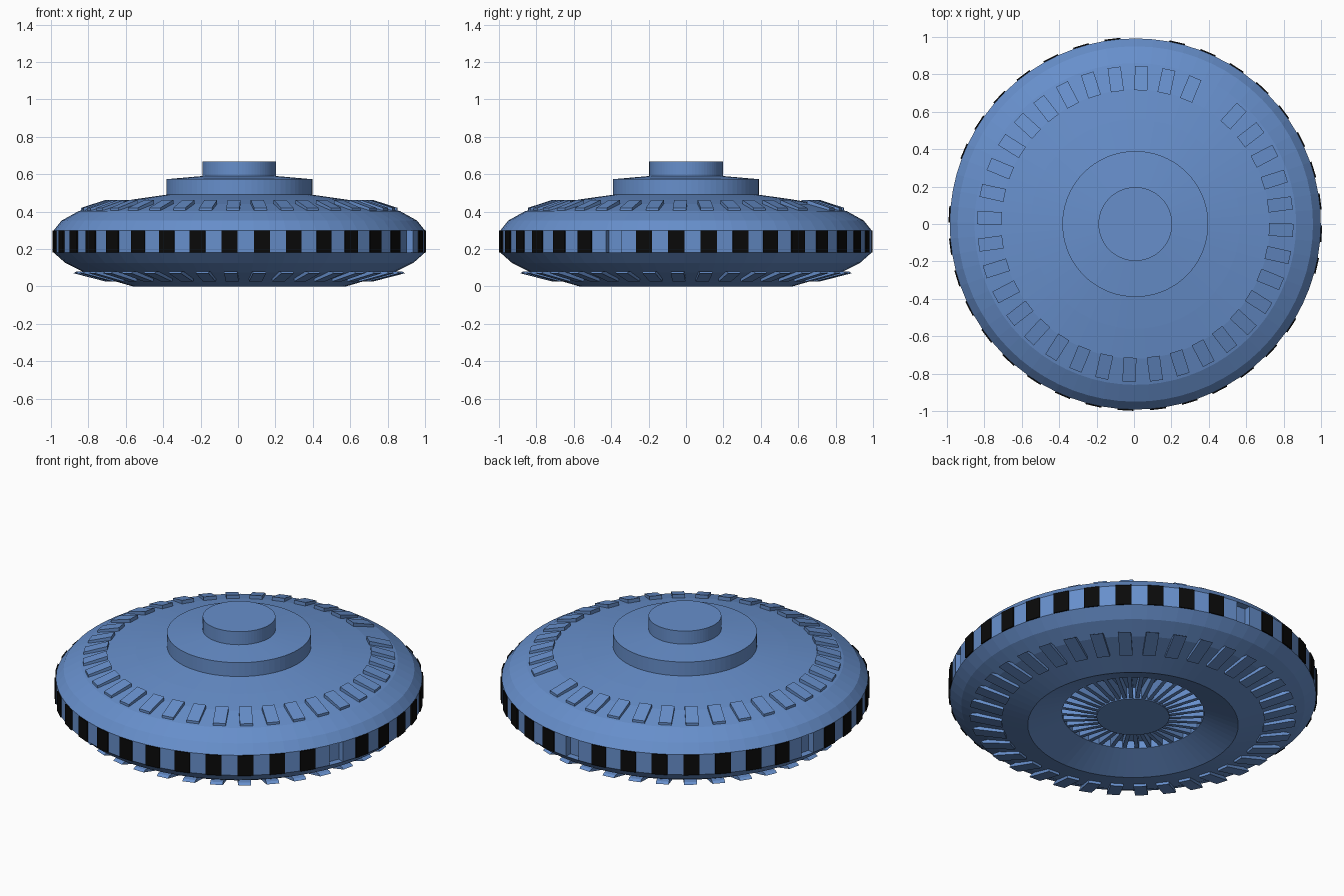
import bpy, bmesh, math
from mathutils import Vector

if "Cube" in bpy.data.objects:
    bpy.data.objects.remove(bpy.data.objects["Cube"])

CX = 0.007          # ring centre sits a touch right of the bounds
SEG = 72            # five degrees per side, one window per two sides
START = 4.5         # angle of the first hull edge, in degrees

def material(name, rgb):
    m = bpy.data.materials.new(name)
    m.diffuse_color = (*rgb, 1)
    m.use_nodes = True
    m.node_tree.nodes["Principled BSDF"].inputs["Base Color"].default_value = m.diffuse_color
    return m

BLUE = material("steel_blue", (0.135, 0.275, 0.60))
BLACK = material("window_black", (0.003, 0.003, 0.003))

def polar(r, deg, z):
    a = math.radians(deg)
    return Vector((CX + r * math.cos(a), r * math.sin(a), z))

def finish(bm, name):
    bmesh.ops.recalc_face_normals(bm, faces=bm.faces)
    me = bpy.data.meshes.new(name)
    bm.to_mesh(me)
    bm.free()
    me.materials.append(BLUE)
    me.materials.append(BLACK)
    ob = bpy.data.objects.new(name, me)
    bpy.context.collection.objects.link(ob)
    return ob

def lathe(profile):
    """Closed turned solid; flat caps at both ends of the profile."""
    bm = bmesh.new()
    rings = [[bm.verts.new(polar(r, START + i * 360 / SEG, z)) for i in range(SEG)]
             for r, z in profile]
    for a, b in zip(rings, rings[1:]):
        for i in range(SEG):
            j = (i + 1) % SEG
            bm.faces.new((a[i], a[j], b[j], b[i]))
    bm.faces.new(rings[0])
    bm.faces.new(rings[-1])
    bmesh.ops.recalc_face_normals(bm, faces=bm.faces)
    return bm

def radial_blocks(name, section, width, angles):
    """A row of blocks: an (r, z) section given thickness around each angle."""
    bm = bmesh.new()
    for deg in angles:
        a = math.radians(deg)
        side = Vector((-math.sin(a), math.cos(a), 0)) * width / 2
        left = [bm.verts.new(polar(r, deg, z) - side) for r, z in section]
        right = [bm.verts.new(polar(r, deg, z) + side) for r, z in section]
        bm.faces.new(left)
        bm.faces.new(right)
        n = len(section)
        for i in range(n):
            j = (i + 1) % n
            bm.faces.new((left[i], left[j], right[j], right[i]))
    return finish(bm, name)

# Hull: stepped top, window band, dished underside with a recessed ring and hub
hull = lathe([(0.197, 0.668), (0.197, 0.59), (0.39, 0.573), (0.39, 0.49),
              (0.56, 0.466), (0.72, 0.44), (0.86, 0.402), (0.95, 0.352),
              (0.992, 0.30), (0.992, 0.18), (0.93, 0.125), (0.83, 0.075),
              (0.57, 0.0), (0.385, 0.075), (0.385, 0.12), (0.197, 0.12),
              (0.197, 0.05)])

# Window band: every second side is a window, three of them are door recesses
DOORS = (-23, 87, 167)
windows, doors = [], []
for f in hull.faces:
    c = f.calc_center_median()
    if abs(c.z - 0.24) > 0.01 or abs(f.normal.z) > 0.1:
        continue
    deg = math.degrees(math.atan2(c.y, c.x - CX))
    if abs((deg - 7 + 5) % 10 - 5) < 1:
        (doors if any(abs(deg - d) < 2 for d in DOORS) else windows).append(f)

for faces, depth, mat in ((windows, 0.007, 1), (doors, -0.04, 0)):
    for f in bmesh.ops.extrude_discrete_faces(hull, faces=faces)["faces"]:
        f.material_index = mat
        n = f.normal.copy()
        for v in f.verts:
            v.co += n * depth
        for e in f.edges:
            for g in e.link_faces:
                g.material_index = mat
finish(hull, "saucer_hull")

# Raised blocks on the upper deck, one position left empty
upper = [7.7 + 10 * k for k in range(36) if k != 5]
radial_blocks("upper_blocks", [(0.715, 0.425), (0.715, 0.462), (0.845, 0.42), (0.845, 0.385)],
              0.07, upper)

# Flaps under the rim
radial_blocks("lower_flaps", [(0.71, 0.055), (0.71, 0.025), (0.885, 0.07), (0.87, 0.08), (0.80, 0.08)],
              0.07, [7 + 10 * k for k in range(36)])

# Radial vanes in the underside ring
radial_blocks("underside_vanes", [(0.19, 0.125), (0.19, 0.055), (0.39, 0.078), (0.39, 0.125)],
              0.022, [7 + 10 * k for k in range(36)])
